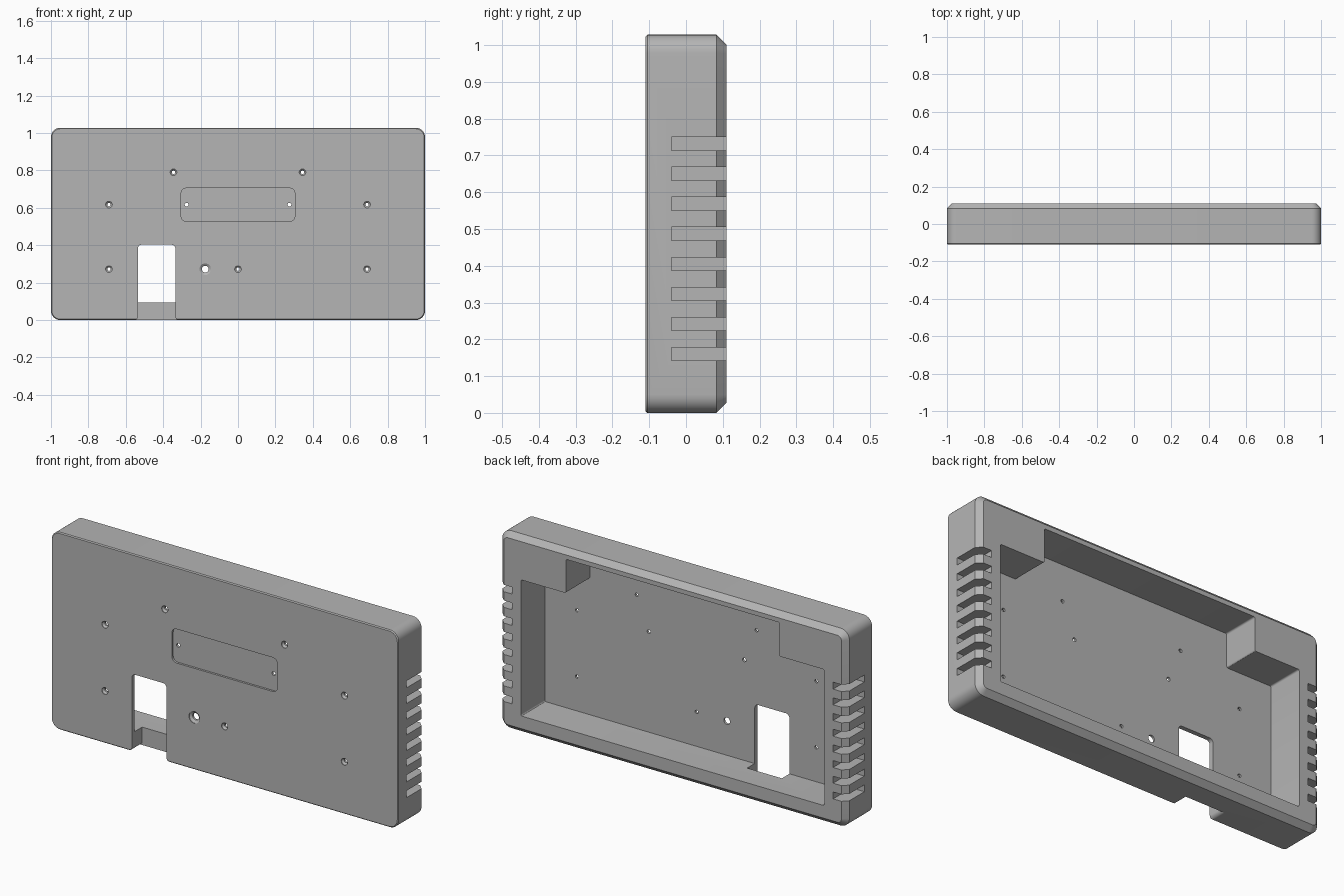
import bpy, bmesh, math
from mathutils import Vector

cube = bpy.data.objects.get("Cube")
if cube:
    bpy.data.objects.remove(cube, do_unlink=True)

HEIGHT, FRONT, BACK, FLOOR = 1.028, -0.11, 0.11, -0.087

grey = bpy.data.materials.new("plain grey")
grey.use_nodes = True
grey.diffuse_color = (0.46, 0.46, 0.46, 1)
grey.node_tree.nodes["Principled BSDF"].inputs["Base Color"].default_value = grey.diffuse_color


def fillet(points, radius, steps=6):
    """Round the square corners of an x-z outline."""
    out = []
    for i, p in enumerate(points):
        p = Vector(p)
        before = (Vector(points[i - 1]) - p).normalized()
        after = (Vector(points[(i + 1) % len(points)]) - p).normalized()
        centre = p + radius * (before + after)
        for k in range(steps + 1):
            t = math.pi / 2 * k / steps
            out.append(centre - radius * (after * math.cos(t) + before * math.sin(t)))
    return out


def rect(x0, x1, z0, z1):
    return [(x0, z0), (x1, z0), (x1, z1), (x0, z1)]


def circle(x, z, r, n=24):
    return [(x + r * math.cos(2 * math.pi * k / n),
             z + r * math.sin(2 * math.pi * k / n)) for k in range(n)]


def loft(bm, layers):
    """Closed solid through (outline, y) layers."""
    rings = [[bm.verts.new((x, y, z)) for x, z in outline] for outline, y in layers]
    n = len(rings[0])
    for a, b in zip(rings, rings[1:]):
        for i in range(n):
            j = (i + 1) % n
            bm.faces.new((a[i], a[j], b[j], b[i]))
    bm.faces.new(rings[0])
    bm.faces.new(rings[-1])


def solid(name, lofts):
    bm = bmesh.new()
    for layers in lofts:
        loft(bm, layers)
    bmesh.ops.recalc_face_normals(bm, faces=bm.faces)
    mesh = bpy.data.meshes.new(name)
    bm.to_mesh(mesh)
    bm.free()
    mesh.materials.append(grey)
    obj = bpy.data.objects.new(name, mesh)
    bpy.context.collection.objects.link(obj)
    return obj


# Outer shell with a fine front edge and a wide back chamfer
def shell_ring(inset):
    return fillet(rect(-1 + inset, 1 - inset, inset, HEIGHT - inset), 0.05 - inset, 8)


body = solid("enclosure", [[(shell_ring(0.005), FRONT), (shell_ring(0), FRONT + 0.005),
                            (shell_ring(0), 0.083), (shell_ring(0.027), BACK)]])
bpy.context.view_layer.objects.active = body
body.select_set(True)


def cut(name, lofts):
    cutter = solid(name, lofts)
    cutter.hide_render = True
    mod = body.modifiers.new(name, 'BOOLEAN')
    mod.operation = 'DIFFERENCE'
    mod.solver = 'EXACT'
    mod.object = cutter
    bpy.ops.object.modifier_apply(modifier=name)
    bpy.data.objects.remove(cutter, do_unlink=True)


# Stepped pocket open at the back
side, step, low, shoulder, top = 0.874, 0.615, 0.093, 0.802, 0.978
pocket = fillet([(-side, low), (side, low), (side, shoulder), (step, shoulder),
                 (step, top), (-step, top), (-step, shoulder), (-side, shoulder)], 0.008, 3)
cut("pocket", [[(pocket, FLOOR), (pocket, 0.2)]])

# Cable opening with flared bottom corners, notched into the lower wall
l, r, dip = -0.535, -0.335, -0.0005
opening = fillet([(l - 0.1, -0.1), (r + 0.1, -0.1), (r + 0.1, dip), (r, dip),
                  (r, 0.403), (l, 0.403), (l, dip), (l - 0.1, dip)], 0.02)
cut("cable_opening", [[(opening, -0.2), (opening, -0.025)]])

# Shallow label recess
recess = fillet(rect(-0.304, 0.304, 0.528, 0.705), 0.027)
cut("label_recess", [[(recess, -0.2), (recess, FRONT + 0.011)]])

# Side vent grooves
slots = []
for i in range(8):
    z = 0.16 + i * 0.0817
    for x0, x1 in ((0.925, 1.1), (-1.1, -0.925)):
        groove = rect(x0, x1, z - 0.018, z + 0.018)
        slots.append([(groove, -0.04), (groove, 0.2)])
cut("vent_grooves", slots)

# Countersunk screw holes, one larger hole and plain recess holes
spots = [(s * x, z) for s in (-1, 1) for x, z in ((0.345, 0.79), (0.69, 0.617), (0.69, 0.272))]
spots.append((0, 0.272))
holes = []
for x, z, wide, narrow in [(x, z, 0.018, 0.009) for x, z in spots] + [(-0.175, 0.272, 0.031, 0.018)]:
    holes.append([(circle(x, z, wide), -0.2), (circle(x, z, wide), FRONT + 0.003),
                  (circle(x, z, narrow), FRONT + 0.012), (circle(x, z, narrow), -0.06)])
for x in (-0.275, 0.275):
    holes.append([(circle(x, 0.617, 0.01), -0.2), (circle(x, 0.617, 0.01), -0.06)])
cut("screw_holes", holes)

bpy.ops.object.shade_smooth_by_angle(angle=math.radians(30))
